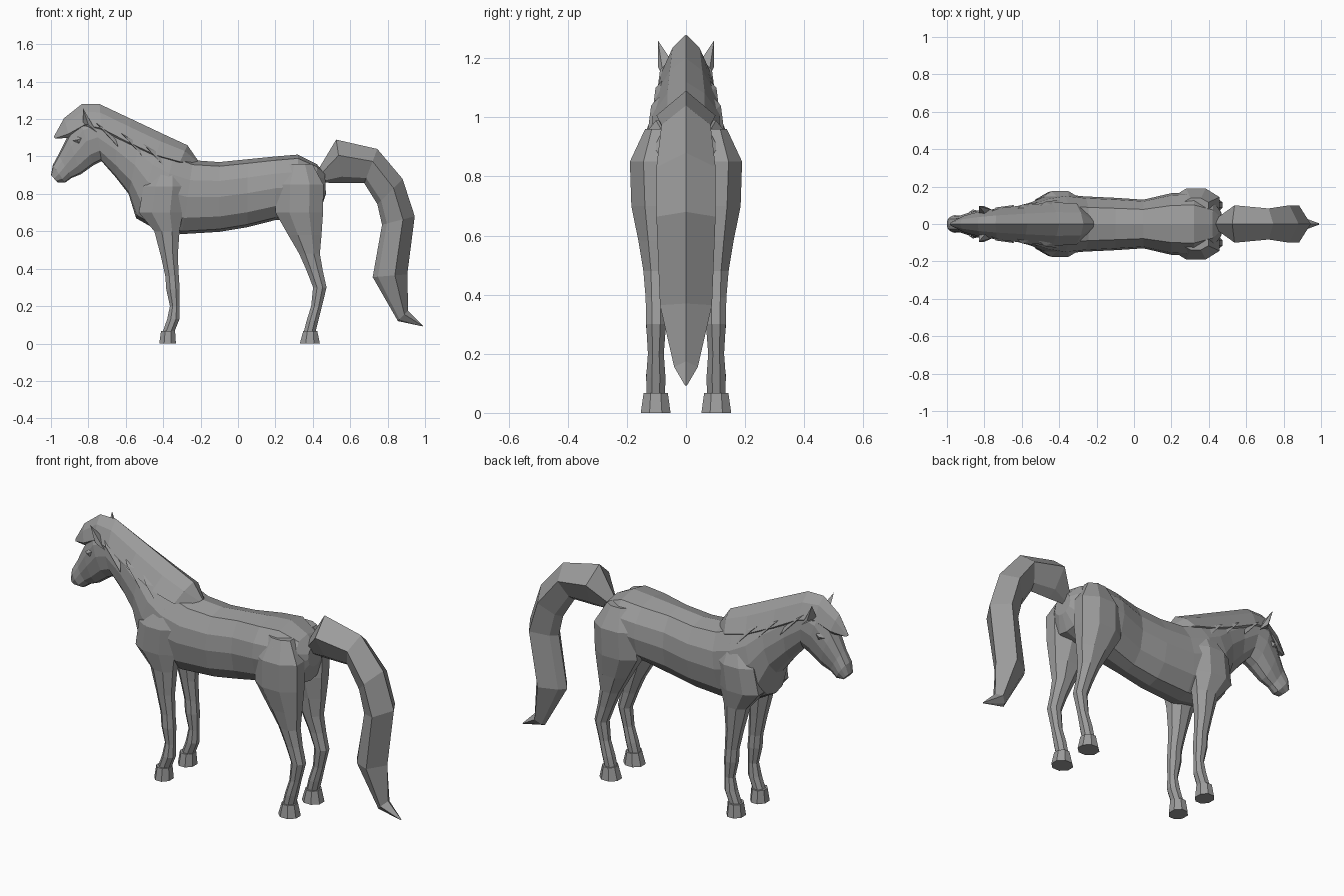
import bpy, bmesh, math
from mathutils import Vector

grey = bpy.data.materials.new("grey")
grey.diffuse_color = (0.33, 0.33, 0.33, 1)


def finish(name, bm, mirror=False):
    bmesh.ops.remove_doubles(bm, verts=bm.verts, dist=0.0005)
    bmesh.ops.recalc_face_normals(bm, faces=bm.faces)
    me = bpy.data.meshes.new(name)
    bm.to_mesh(me)
    bm.free()
    me.materials.append(grey)
    ob = bpy.data.objects.new(name, me)
    bpy.context.collection.objects.link(ob)
    if mirror:
        mod = ob.modifiers.new("mirror", 'MIRROR')
        mod.use_axis = (False, True, False)
        mod.use_mirror_merge = False
    return ob


def skin(name, rings, mirror=False):
    """Join rings of points into a closed skin."""
    bm = bmesh.new()
    loops = [[bm.verts.new(p) for p in r] for r in rings]
    n = len(loops[0])
    for a, b in zip(loops, loops[1:]):
        for i in range(n):
            j = (i + 1) % n
            bm.faces.new((a[i], a[j], b[j], b[i]))
    bm.faces.new(loops[0])
    bm.faces.new(loops[-1])
    return finish(name, bm, mirror)


def loft(name, section, rows):
    """Rows: top x, top z, bottom x, bottom z, half width."""
    rings = []
    for tx, tz, bx, bz, w in rows:
        rings.append([(tx + (bx - tx) * h, w * s, tz + (bz - tz) * h) for s, h in section])
    return skin(name, rings)


def mirrored(half):
    return half + [(-s, h) for s, h in reversed(half) if s > 0]


# Section profiles: (width share, depth from top)
barrel = mirrored([(0, 0), (0.6, 0.06), (0.93, 0.27), (1, 0.5), (0.85, 0.78), (0.45, 0.96), (0, 1)])
tent = mirrored([(0, 0), (0.55, 0.28), (1, 0.8), (0.6, 1), (0, 1)])
ridge = mirrored([(0, 0), (1, 0.36), (0.45, 0.85), (0, 1)])

# Trunk, neck and head
loft("body", barrel, [
    (0.465, 0.91, 0.47, 0.80, 0.06),
    (0.42, 0.96, 0.44, 0.71, 0.125),
    (0.32, 1.01, 0.33, 0.67, 0.17),
    (0.20, 1.00, 0.20, 0.66, 0.165),
    (0.05, 0.985, 0.05, 0.622, 0.13),
    (-0.10, 0.97, -0.10, 0.597, 0.14),
    (-0.24, 0.98, -0.30, 0.585, 0.148),
    (-0.34, 1.02, -0.44, 0.61, 0.160),
    (-0.42, 1.06, -0.545, 0.67, 0.145),
    (-0.52, 1.11, -0.585, 0.80, 0.115),
    (-0.65, 1.18, -0.655, 0.89, 0.088),
    (-0.77, 1.23, -0.73, 0.975, 0.078),
    (-0.85, 1.21, -0.77, 0.955, 0.078),
    (-0.91, 1.11, -0.84, 0.905, 0.062),
    (-0.96, 1.01, -0.89, 0.885, 0.045),
    (-0.99, 0.955, -0.925, 0.86, 0.047),
    (-1.0, 0.90, -0.965, 0.862, 0.034)])

# Mane with forelock
loft("mane", tent, [
    (-0.985, 1.105, -0.975, 1.095, 0.01),
    (-0.93, 1.205, -0.90, 1.10, 0.045),
    (-0.835, 1.28, -0.82, 1.14, 0.068),
    (-0.74, 1.28, -0.73, 1.12, 0.083),
    (-0.57, 1.20, -0.60, 1.05, 0.10),
    (-0.40, 1.12, -0.45, 0.98, 0.115),
    (-0.27, 1.06, -0.32, 0.95, 0.112),
    (-0.215, 0.98, -0.22, 0.95, 0.03)])

# Tail
loft("tail", ridge, [
    (0.435, 0.94, 0.47, 0.86, 0.035),
    (0.525, 1.09, 0.56, 0.857, 0.10),
    (0.745, 1.04, 0.675, 0.857, 0.083),
    (0.88, 0.88, 0.745, 0.745, 0.10),
    (0.945, 0.68, 0.77, 0.635, 0.10),
    (0.905, 0.37, 0.72, 0.355, 0.088),
    (0.91, 0.175, 0.855, 0.12, 0.04),
    (0.99, 0.095, 0.985, 0.092, 0.004)])


def leg(name, rows, sides=8):
    """Rows: z, front x, back x, inner y, outer y."""
    rings = []
    for z, x0, x1, y0, y1 in rows:
        rings.append([((x0 + x1) / 2 + (x1 - x0) / 2 * math.cos(a) * 1.04,
                       (y0 + y1) / 2 + (y1 - y0) / 2 * math.sin(a) * 1.04, z)
                      for a in (math.tau * (i + 0.5) / sides for i in range(sides))])
    return skin(name, rings, True)


# Legs, from shoulder or hip down to the fetlock
leg("front_leg", [
    (0.94, -0.43, -0.32, 0.06, 0.13), (0.84, -0.51, -0.28, 0.04, 0.178),
    (0.70, -0.535, -0.29, 0.03, 0.172), (0.60, -0.45, -0.31, 0.045, 0.152),
    (0.47, -0.415, -0.32, 0.06, 0.142), (0.36, -0.39, -0.315, 0.07, 0.134),
    (0.29, -0.385, -0.31, 0.068, 0.136), (0.20, -0.365, -0.312, 0.076, 0.128),
    (0.13, -0.38, -0.312, 0.070, 0.136), (0.06, -0.405, -0.34, 0.07, 0.135)])
leg("hind_leg", [
    (0.96, 0.26, 0.40, 0.06, 0.14), (0.85, 0.20, 0.462, 0.03, 0.193),
    (0.70, 0.195, 0.46, 0.025, 0.188), (0.58, 0.265, 0.45, 0.045, 0.163),
    (0.48, 0.325, 0.44, 0.055, 0.146), (0.39, 0.365, 0.455, 0.065, 0.138),
    (0.30, 0.40, 0.475, 0.066, 0.136), (0.20, 0.39, 0.45, 0.074, 0.13),
    (0.12, 0.365, 0.43, 0.068, 0.136), (0.06, 0.35, 0.415, 0.07, 0.135)])

# Hooves
leg("front_hoof", [(0.068, -0.413, -0.335, 0.06, 0.145), (0, -0.423, -0.33, 0.05, 0.155)])
leg("hind_hoof", [(0.068, 0.348, 0.425, 0.06, 0.145), (0, 0.328, 0.44, 0.05, 0.155)])


def spike(name, base, tip):
    """Low pyramid from base corners to a tip."""
    bm = bmesh.new()
    b = [bm.verts.new(p) for p in base]
    t = bm.verts.new(tip)
    bm.faces.new(b)
    for i in range(len(b)):
        bm.faces.new((b[i], b[(i + 1) % len(b)], t))
    return finish(name, bm, True)


# Ears and loose mane locks
spike("ear", [(-0.83, 0.05, 1.17), (-0.80, 0.095, 1.17), (-0.755, 0.075, 1.13), (-0.78, 0.035, 1.17)],
      (-0.83, 0.095, 1.26))
for i, (x, z, y) in enumerate([(-0.73, 1.16, 0.08), (-0.59, 1.10, 0.095), (-0.47, 1.04, 0.11)]):
    spike("mane_lock_%d" % (i + 1),
          [(x - 0.05, y - 0.03, z + 0.04), (x - 0.01, y + 0.008, z), (x + 0.06, y - 0.02, z - 0.02)],
          (x + 0.09, y + 0.022, z - 0.11))

# Eyes
spike("eye", [(-0.885, 0.062, 1.085), (-0.86, 0.066, 1.105), (-0.835, 0.07, 1.10), (-0.85, 0.068, 1.07)],
      (-0.86, 0.078, 1.088))
